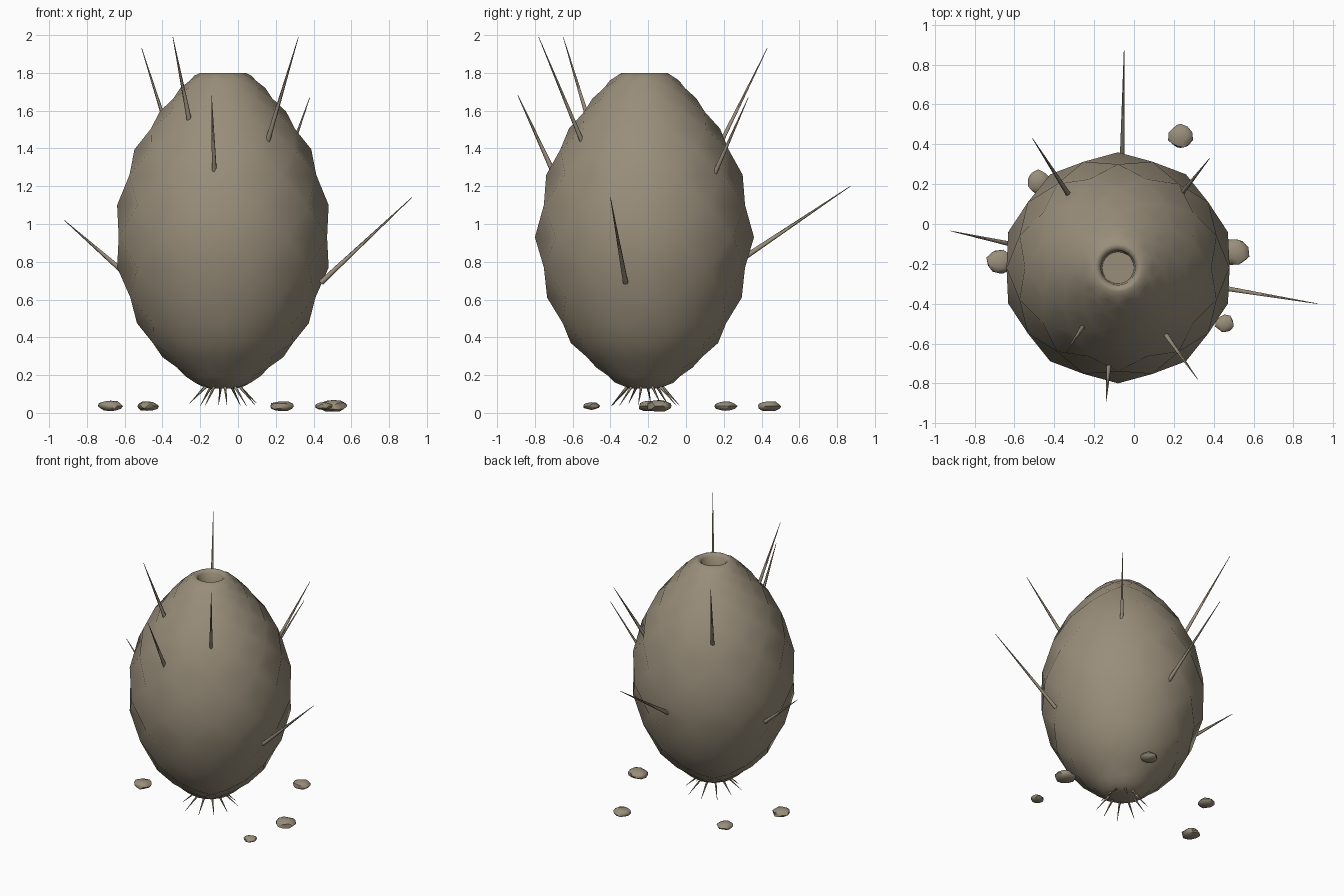
import bpy, bmesh, math, random
from mathutils import Vector

random.seed(4)
cube = bpy.data.objects.get("Cube")
if cube:
    bpy.data.objects.remove(cube, do_unlink=True)

CENTRE = Vector((-0.08, -0.22, 0))
SIDES = 20
PIT = 0.915


def make_material(name, colour):
    mat = bpy.data.materials.new(name)
    mat.use_nodes = True
    mat.diffuse_color = colour
    mat.node_tree.nodes["Principled BSDF"].inputs["Base Color"].default_value = colour
    return mat


HUSK = make_material("dry tan husk", (0.32, 0.27, 0.195, 1))


def finish(bm, name, angle):
    bmesh.ops.recalc_face_normals(bm, faces=bm.faces)
    mesh = bpy.data.meshes.new(name)
    bm.to_mesh(mesh)
    bm.free()
    mesh.materials.append(HUSK)
    obj = bpy.data.objects.new(name, mesh)
    bpy.context.collection.objects.link(obj)
    bpy.ops.object.select_all(action="DESELECT")
    obj.select_set(True)
    bpy.context.view_layer.objects.active = obj
    bpy.ops.object.shade_smooth_by_angle(angle=math.radians(angle))


# Egg-shaped pod: lathed rings whose alternate corners sink to form diamond scales
shell = [(0.13, 0.075), (0.14, 0.11), (0.16, 0.155), (0.195, 0.2), (0.24, 0.255),
         (0.295, 0.32), (0.37, 0.39), (0.475, 0.455), (0.61, 0.515), (0.77, 0.56),
         (0.93, 0.58), (1.1, 0.56), (1.26, 0.52), (1.395, 0.468), (1.505, 0.4),
         (1.595, 0.335), (1.665, 0.275), (1.72, 0.225), (1.76, 0.183), (1.785, 0.152)]
rim = [(1.8, 0.12), (1.8, 0.105), (1.785, 0.087), (1.66, 0.08)]

bm = bmesh.new()
rings = []
for row, (z, r) in enumerate(shell + rim):
    ring = []
    for i in range(SIDES):
        a = math.tau * i / SIDES
        sunk = (row + i) % 2 and row < len(shell)
        rad = r * (PIT if sunk else 1)
        ring.append(bm.verts.new(CENTRE + Vector((math.sin(a) * rad, math.cos(a) * rad, z))))
    rings.append(ring)
for row, (low, high) in enumerate(zip(rings, rings[1:])):
    for i in range(SIDES):
        j = (i + 1) % SIDES
        a, b, c, d = low[i], low[j], high[j], high[i]
        if row >= len(shell) - 1:
            bm.faces.new((a, b, c, d))
        elif (row + i) % 2:      # each quad splits along its raised diagonal
            bm.faces.new((a, b, d))
            bm.faces.new((b, c, d))
        else:
            bm.faces.new((a, b, c))
            bm.faces.new((a, c, d))
bm.faces.new(rings[0])
bm.faces.new(rings[-1])
finish(bm, "pod_body", 60)


# Tapered thorn between two points
def thorn(name, base, tip, radius):
    base, tip = Vector(base), Vector(tip)
    axis = tip - base
    bm = bmesh.new()
    bmesh.ops.create_cone(bm, cap_ends=True, segments=6, radius1=radius,
                          radius2=radius * 0.1, depth=axis.length)
    bmesh.ops.rotate(bm, verts=bm.verts,
                     matrix=axis.to_track_quat("Z", "Y").to_matrix())
    bmesh.ops.translate(bm, verts=bm.verts, vec=(base + tip) / 2)
    finish(bm, name, 70)


# Long thorns scattered over the pod
thorns = [((-0.60, -0.105, 0.74), (-0.92, -0.035, 1.02)),
          ((0.44, -0.32, 0.69), (0.92, -0.40, 1.14)),
          ((-0.06, 0.29, 0.81), (-0.05, 0.87, 1.2)),
          ((-0.125, -0.70, 1.27), (-0.14, -0.89, 1.68)),
          ((0.145, -0.535, 1.4), (0.32, -0.78, 1.99)),
          ((-0.25, -0.505, 1.51), (-0.345, -0.65, 1.99)),
          ((-0.33, 0.15, 1.36), (-0.51, 0.43, 1.93)),
          ((0.225, 0.135, 1.23), (0.38, 0.33, 1.67))]
for n, (base, tip) in enumerate(thorns):
    thorn(f"thorn_{n + 1}", base, tip, 0.0145)

# Short rootlets fanning out below
ROOTS = 10
for n in range(ROOTS):
    a = math.tau * (n + 0.2) / ROOTS
    out = Vector((math.sin(a), -math.cos(a), 0))
    base = CENTRE + out * 0.07 + Vector((0, 0, 0.165))
    tip = CENTRE + out * random.uniform(0.17, 0.2) + Vector((0, 0, random.uniform(0.035, 0.055)))
    thorn(f"rootlet_{n + 1}", base, tip, 0.01)

# Flattened pebbles on the ground
pebbles = [(0.235, 0.44, 0.062), (-0.48, 0.21, 0.058), (-0.675, -0.19, 0.064),
           (0.505, -0.14, 0.07), (0.455, -0.5, 0.045)]
for n, (x, y, size) in enumerate(pebbles):
    bm = bmesh.new()
    bmesh.ops.create_icosphere(bm, subdivisions=2, radius=size)
    for v in bm.verts:
        v.co *= random.uniform(0.9, 1.12)
        v.co.z *= 0.44
        v.co += Vector((x, y, 0.036))
    finish(bm, f"pebble_{n + 1}", 40)
